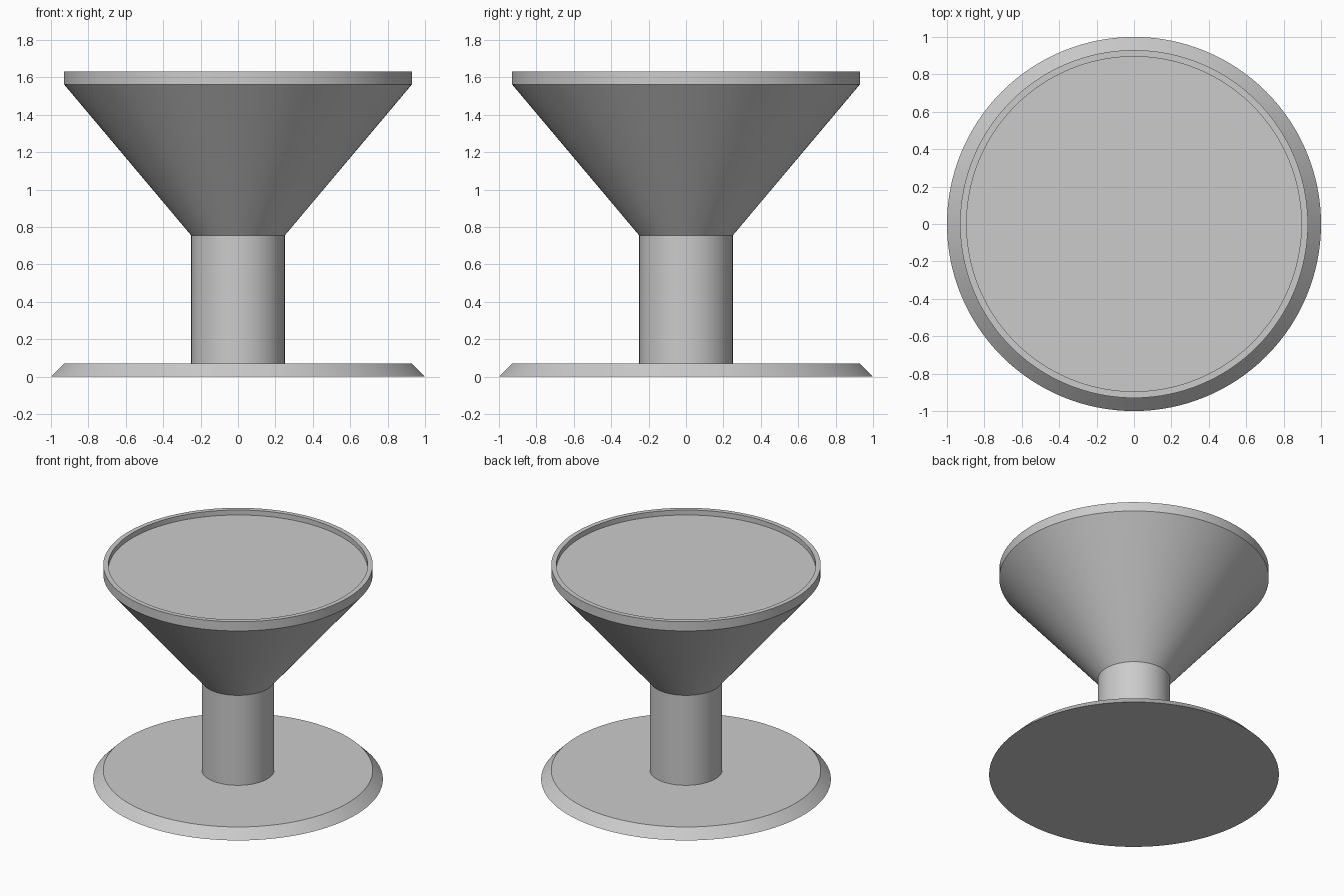
import bpy
import bmesh
import math

cube = bpy.data.objects.get("Cube")
if cube:
    bpy.data.objects.remove(cube, do_unlink=True)

SEGMENTS = 128

# Single plain grey finish
GREY = (0.6, 0.6, 0.6, 1.0)
grey = bpy.data.materials.new("plain grey")
grey.use_nodes = True
grey.diffuse_color = GREY
grey.node_tree.nodes["Principled BSDF"].inputs["Base Color"].default_value = GREY


def turned_part(name, profile):
    """Revolve (radius, height) points, bottom to top, and cap both ends."""
    bm = bmesh.new()
    rings = []
    for radius, height in profile:
        angles = [math.tau * i / SEGMENTS for i in range(SEGMENTS)]
        rings.append([bm.verts.new((radius * math.cos(a), radius * math.sin(a), height))
                      for a in angles])
    for low, high in zip(rings, rings[1:]):
        for i in range(SEGMENTS):
            j = (i + 1) % SEGMENTS
            bm.faces.new((low[i], low[j], high[j], high[i]))
    bm.faces.new(rings[0][::-1])
    bm.faces.new(rings[-1])
    bmesh.ops.recalc_face_normals(bm, faces=bm.faces)

    mesh = bpy.data.meshes.new(name)
    bm.to_mesh(mesh)
    bm.free()
    mesh.materials.append(grey)
    part = bpy.data.objects.new(name, mesh)
    bpy.context.collection.objects.link(part)

    bpy.ops.object.select_all(action="DESELECT")
    part.select_set(True)
    bpy.context.view_layer.objects.active = part
    bpy.ops.object.shade_smooth_by_angle(angle=math.radians(30))
    return part


# Bevelled foot
turned_part("base", [(1.0, 0.0), (0.93, 0.07)])

# Straight column
turned_part("stem", [(0.25, 0.07), (0.25, 0.755)])

# Flared cone, upright rim and shallow recessed top
turned_part("flared_top", [(0.25, 0.755), (0.93, 1.563), (0.93, 1.633),
                           (0.895, 1.633), (0.895, 1.595)])
